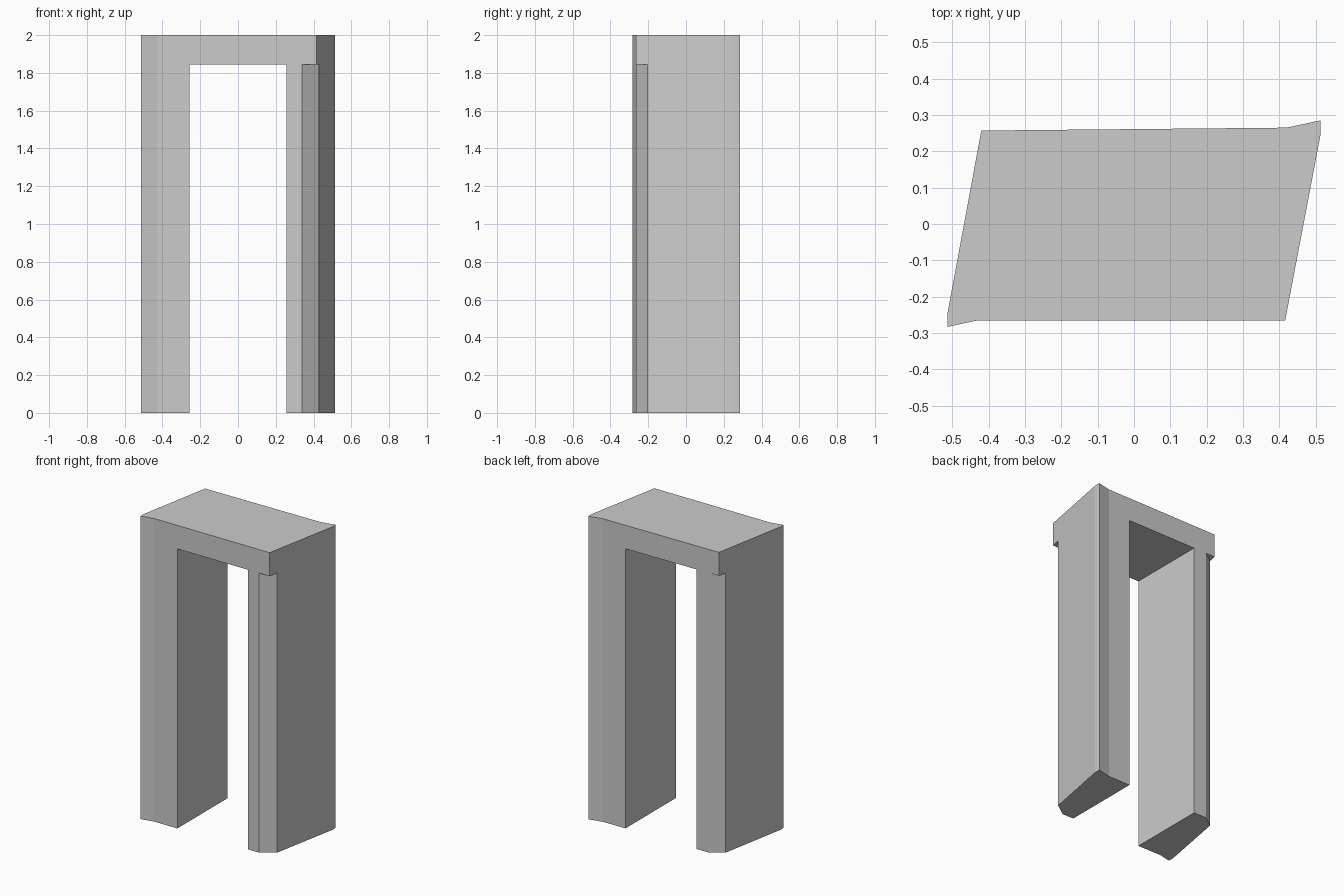
import bpy
import bmesh

if "Cube" in bpy.data.objects:
    bpy.data.objects.remove(bpy.data.objects["Cube"])


def prism(name, outline, z0, z1):
    """Extrude a flat outline (counter-clockwise) from z0 to z1."""
    bm = bmesh.new()
    face = bm.faces.new([bm.verts.new((x, y, z0)) for x, y in outline])
    ext = bmesh.ops.extrude_face_region(bm, geom=[face])
    for v in ext["geom"]:
        if isinstance(v, bmesh.types.BMVert):
            v.co.z = z1
    bmesh.ops.recalc_face_normals(bm, faces=bm.faces[:])
    mesh = bpy.data.meshes.new(name)
    bm.to_mesh(mesh)
    bm.free()
    obj = bpy.data.objects.new(name, mesh)
    bpy.context.collection.objects.link(obj)
    return obj


def cut(target, cutter):
    """Subtract the cutter, then remove it."""
    cutter.hide_render = True
    mod = target.modifiers.new("cut", 'BOOLEAN')
    mod.operation = 'DIFFERENCE'
    mod.solver = 'EXACT'
    mod.object = cutter
    bpy.context.view_layer.objects.active = target
    bpy.ops.object.modifier_apply(modifier=mod.name)
    bpy.data.objects.remove(cutter)


# Door frame block: skewed plan with flared lips on opposite corners
plan = [(-0.513, -0.283), (-0.43, -0.265), (0.416, -0.265), (0.513, 0.245),
        (0.513, 0.285), (0.42, 0.265), (-0.42, 0.257), (-0.513, -0.245)]
frame = prism("door_frame", plan, 0, 2)

# Doorway opening between the two legs
cut(frame, prism("opening_cutter",
                 [(-0.257, -0.5), (0.257, -0.5), (0.257, 0.5), (-0.257, 0.5)], -0.1, 1.845))

# Chamfers on the two lip-less leg corners, stopping under the lintel
chamfer = [(0.255, -0.325), (0.51, -0.325), (0.51, -0.145)]
for s in (1, -1):
    cut(frame, prism("chamfer_cutter", [(s * x, s * y) for x, y in chamfer], -0.1, 1.845))
